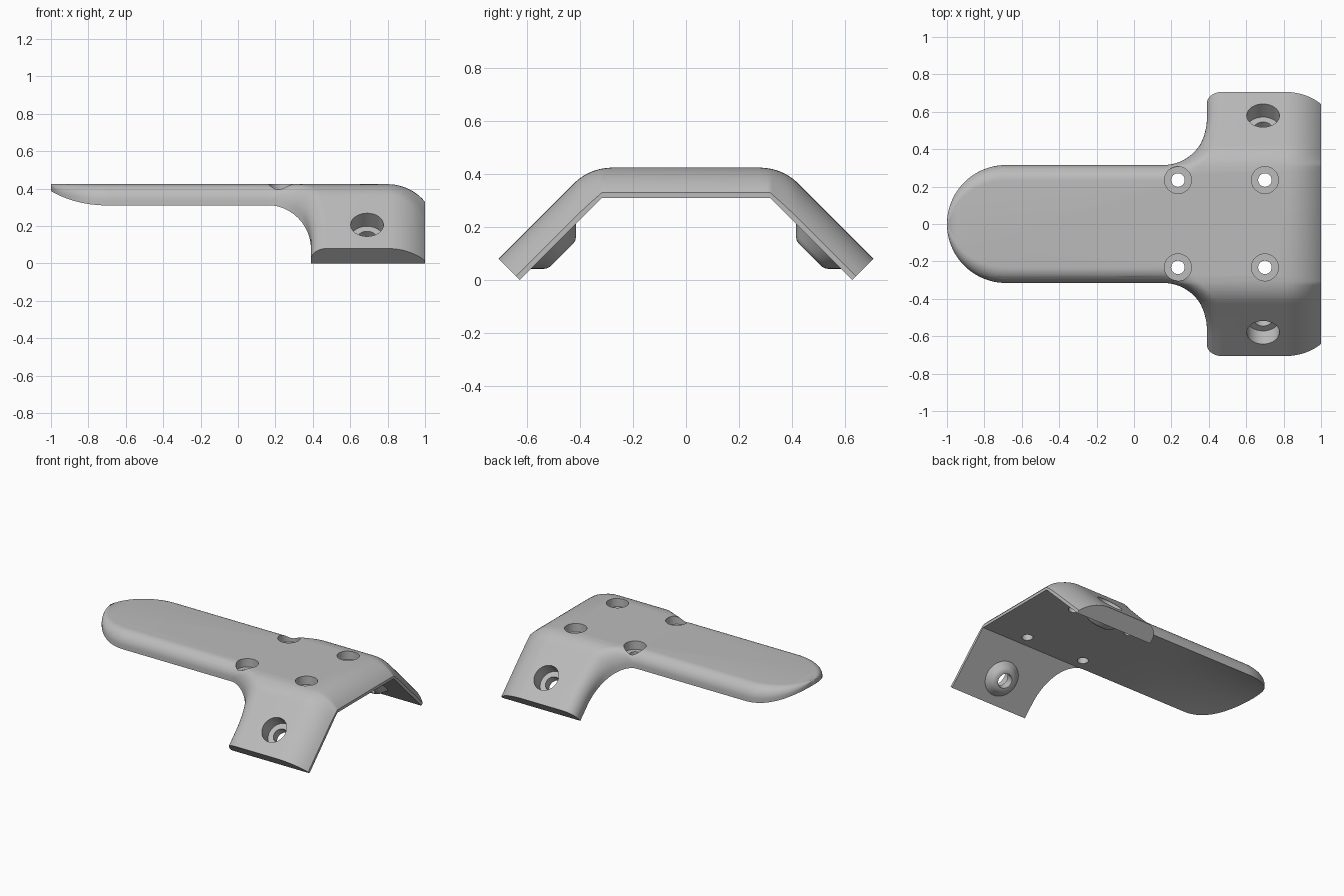
import bpy, bmesh, math
from mathutils import Vector, Matrix

if "Cube" in bpy.data.objects:
    bpy.data.objects.remove(bpy.data.objects["Cube"])

T = 0.114            # plate thickness
ZB = 0.31            # height of the flat underside
B = 0.317            # inner bend line
W, R = 0.315, 0.085  # tongue half width, edge rounding
TIP = B + ZB * math.sqrt(2)   # unfolded wing end
C45 = math.sqrt(0.5)
BY, BZ, BR = B - 0.036, -0.087, 0.2   # outer bend arc: centre and radius

grey = bpy.data.materials.new("light_grey")
grey.diffuse_color = (0.5, 0.5, 0.5, 1)
grey.use_nodes = True
grey.node_tree.nodes["Principled BSDF"].inputs["Base Color"].default_value = grey.diffuse_color


def bend(x, s, h):
    """Fold the flat plate: wings drop 45 degrees past the bend line."""
    a, sg = abs(s), (1 if s >= 0 else -1)
    over = max(0.0, a - B)
    y, z = min(a, B) + over * C45, -over * C45
    # outer skin height above this point: flat, arc, then slope
    if y <= BY:
        top = T
    elif y <= BY + BR * C45:
        top = BZ + math.sqrt(BR * BR - (y - BY) ** 2)
    else:
        top = BZ + BR * C45 - (y - BY - BR * C45)
    upright = Vector((0, (top - z) * h / T))
    square = Vector((C45, C45)) * (top - z) * C45 * h / T
    w = min(1, max(0, (a - 0.46) / 0.2))
    n = upright.lerp(square, w)
    return Vector((x, sg * (y + n.x), ZB + z + n.y))


def make_object(name, bm):
    bmesh.ops.recalc_face_normals(bm, faces=bm.faces)
    me = bpy.data.meshes.new(name)
    bm.to_mesh(me)
    bm.free()
    me.materials.append(grey)
    ob = bpy.data.objects.new(name, me)
    bpy.context.collection.objects.link(ob)
    return ob


# Half outline of the flat plate: (x, s, inset direction, radius, starting inset)
half = [(1.0, TIP, (-1, 0), 0.26, 0.06), (0.39, TIP, (1, 0), R, 0.0)]
N = 20
for i in range(N + 1):                      # concave corner, wing to tongue
    t = math.pi / 2 * (1 - i / N)
    x, y = 0.155 + 0.235 * math.sin(t), W + 0.235 * (1 - math.cos(t))
    s = y if y < B else B + (y - B) / C45
    half.append((x, s, (math.sin(t), -math.cos(t)), R, 0.0))
for i in range(25):                         # rounded tongue end, fading edge
    t = math.pi / 2 * i / 24
    c, sn = math.cos(t), math.sin(t)
    half.append((W - 1 - W * sn, W * c, (sn, -c), max(R * c, 1e-7), 0.0))
outline = half + [(x, -s, (d[0], -d[1]), r, u) for x, s, d, r, u in half[-2::-1]]

# Plate body: bottom ring, then rings climbing the rounded edge
bm = bmesh.new()
rings = [[bm.verts.new((x, s, 0)) for x, s, *_ in outline]]
STEPS = 9
for k in range(STEPS + 1):
    ring = []
    for x, s, d, r, u0 in outline:
        a0 = math.acos(min(1, max(0, (r - u0) / r)))
        a = a0 + (math.pi / 2 - a0) * k / STEPS
        u = r - r * math.cos(a)
        ring.append(bm.verts.new((x + d[0] * (u - u0), s + d[1] * (u - u0),
                                  T - r + r * math.sin(a))))
    rings.append(ring)
n = len(outline)
for lo, hi in zip(rings, rings[1:]):
    for i in range(n):
        j = (i + 1) % n
        bm.faces.new((lo[i], lo[j], hi[j], hi[i]))
bm.faces.new(rings[0][::-1])
bm.faces.new(rings[-1])
bmesh.ops.remove_doubles(bm, verts=bm.verts, dist=1e-5)
bmesh.ops.triangulate(bm, faces=bm.faces)


def slice_at(co, no):
    bmesh.ops.bisect_plane(bm, geom=bm.verts[:] + bm.edges[:] + bm.faces[:],
                           plane_co=co, plane_no=no, dist=1e-5)


bends = [BY + 0.012 * i for i in range(17)] + [B, 0.06, 0.12, 0.18, 0.23]
for s in [0] + bends + [-v for v in bends]:
    slice_at((0, s, 0), (0, 1, 0))
START = -0.08                               # where the underside hollow begins
for i in range(12):
    slice_at((START - 0.08 * i, 0, 0), (1, 0, 0))
for v in bm.verts:                          # hollow under the tongue, then fold
    x, s, h = v.co
    q = min(1, abs(s) / W)
    lift = 0.077 * (1 - q * q) * max(0, START - x) / (1 + START)
    v.co = bend(x, s, h + lift * max(0, 1 - h / (T - R * q)))
bmesh.ops.remove_doubles(bm, verts=bm.verts, dist=1e-5)
bmesh.ops.dissolve_limit(bm, angle_limit=0.002, verts=bm.verts, edges=bm.edges)
plate = make_object("bracket_plate", bm)


def lathe(name, profile, origin, axis, seg=48):
    """Closed turned solid; profile is (radius, distance along axis)."""
    b = bmesh.new()
    loops = [[b.verts.new((r * math.cos(2 * math.pi * i / seg),
                           r * math.sin(2 * math.pi * i / seg), z))
              for i in range(seg)] for r, z in profile]
    for lo, hi in zip(loops, loops[1:]):
        for i in range(seg):
            j = (i + 1) % seg
            b.faces.new((lo[i], lo[j], hi[j], hi[i]))
    b.faces.new(loops[0][::-1])
    b.faces.new(loops[-1])
    rot = Vector((0, 0, 1)).rotation_difference(Vector(axis)).to_matrix().to_4x4()
    bmesh.ops.transform(b, matrix=Matrix.Translation(origin) @ rot, verts=b.verts)
    return make_object(name, b)


def combine(tool, operation):
    m = plate.modifiers.new(tool.name, 'BOOLEAN')
    m.operation, m.object, m.solver = operation, tool, 'EXACT'
    bpy.context.view_layer.objects.active = plate
    bpy.ops.object.modifier_apply(modifier=m.name)
    bpy.data.objects.remove(tool)


# Wing bosses and their counterbored holes (distances measured from the inner face)
for sg in (-1, 1):
    o, ax = (0.69, sg * 0.5, 0.127), (0, sg * C45, C45)
    combine(lathe("boss", [(0.12, 0.03), (0.12, 0), (0.092, -0.028), (0.084, -0.036),
                           (0.073, -0.043), (0.06, -0.046)], o, ax), 'UNION')
    combine(lathe("wing_hole", [(0.05, -0.2), (0.05, 0.014), (0.0875, 0.014),
                                (0.0875, 0.2)], o, ax), 'DIFFERENCE')

# Four counterbored holes in the flat top
for x in (0.235, 0.70):
    for y in (-0.232, 0.235):
        combine(lathe("top_hole", [(0.036, -0.1), (0.036, 0.055), (0.072, 0.055),
                                   (0.072, 0.2)], (x, y, ZB), (0, 0, 1)), 'DIFFERENCE')

bpy.ops.object.select_all(action='DESELECT')
plate.select_set(True)
bpy.context.view_layer.objects.active = plate
bpy.ops.object.shade_smooth_by_angle(angle=math.radians(30))
